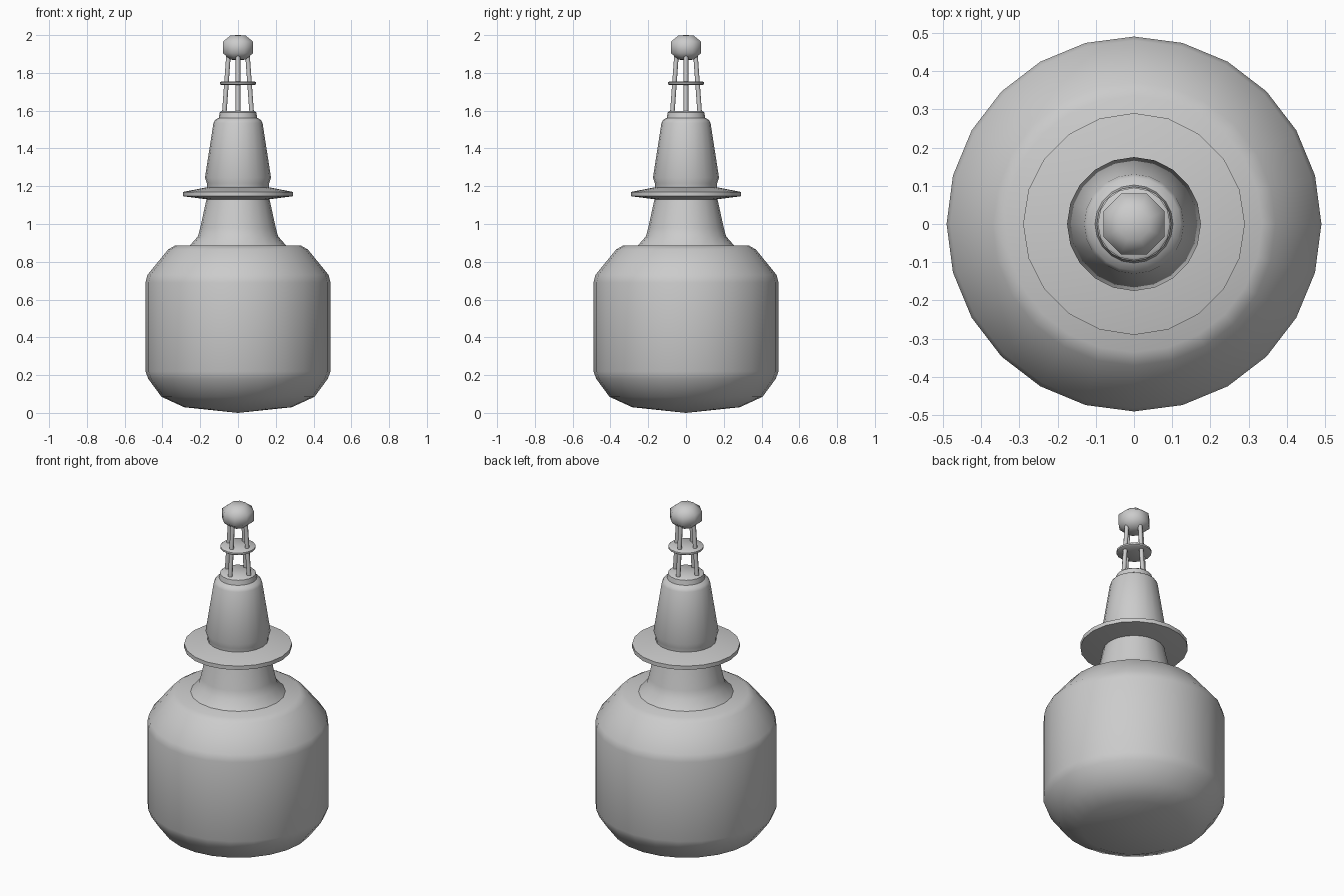
import bpy, bmesh, math
from mathutils import Vector

if "Cube" in bpy.data.objects:
    bpy.data.objects.remove(bpy.data.objects["Cube"])

grey = bpy.data.materials.new("painted grey")
grey.use_nodes = True
grey.diffuse_color = (0.6, 0.6, 0.6, 1)
grey.node_tree.nodes["Principled BSDF"].inputs["Base Color"].default_value = (0.6, 0.6, 0.6, 1)


def finish(obj, angle):
    obj.data.materials.append(grey)
    bpy.ops.object.select_all(action="DESELECT")
    obj.select_set(True)
    bpy.context.view_layer.objects.active = obj
    bpy.ops.object.shade_smooth_by_angle(angle=math.radians(angle))


def lathe(name, profile, sides, angle=40, turn=0.0):
    """Revolve a bottom-to-top (radius, height) profile and close both ends."""
    bm = bmesh.new()
    rings = []
    for r, z in profile:
        if r == 0:
            rings.append([bm.verts.new((0, 0, z))] * sides)
            continue
        ring = []
        for i in range(sides):
            a = math.tau * i / sides + turn
            ring.append(bm.verts.new((r * math.cos(a), r * math.sin(a), z)))
        rings.append(ring)
    for low, high in zip(rings, rings[1:]):
        for i in range(sides):
            j = (i + 1) % sides
            corners = [low[i], low[j], high[j], high[i]]
            bm.faces.new(list(dict.fromkeys(corners)))
    for ring, (r, z) in ((rings[0], profile[0]), (rings[-1], profile[-1])):
        if r > 0:
            bm.faces.new(ring)
    bmesh.ops.recalc_face_normals(bm, faces=bm.faces)
    mesh = bpy.data.meshes.new(name)
    bm.to_mesh(mesh)
    bm.free()
    obj = bpy.data.objects.new(name, mesh)
    bpy.context.collection.objects.link(obj)
    finish(obj, angle)


def rod(name, start, end, radius):
    start, end = Vector(start), Vector(end)
    axis = end - start
    bpy.ops.mesh.primitive_cylinder_add(vertices=8, radius=radius, depth=axis.length,
                                        location=(start + end) / 2)
    obj = bpy.context.object
    obj.name = name
    obj.rotation_euler = axis.to_track_quat("Z", "Y").to_euler()
    finish(obj, 50)


# Floating drum with rounded shoulders and a shallow conical bottom
lathe("float_body", [(0, 0), (0.285, 0.03), (0.405, 0.085), (0.475, 0.18), (0.49, 0.22),
                     (0.49, 0.69), (0.48, 0.73), (0.37, 0.865), (0.335, 0.885), (0, 0.885)], 24, 60)

# Flared neck between drum and brim
lathe("neck", [(0.26, 0.88), (0.212, 0.935), (0.2, 0.98), (0.166, 1.135)], 20)

# Wide thin brim
lathe("brim", [(0.16, 1.13), (0.29, 1.147), (0.29, 1.17), (0.16, 1.195)], 20)

# Tapered tower with a stepped cap
lathe("tower", [(0.163, 1.18), (0.165, 1.215), (0.175, 1.245), (0.13, 1.535),
                (0.122, 1.55), (0.102, 1.562), (0.097, 1.59), (0.088, 1.597)], 20)

# Lantern cage: four leaning posts through a flat collar
for i, side in enumerate(("left", "back", "right", "front")):
    c, s = math.cos(i * math.pi / 2), math.sin(i * math.pi / 2)
    rod(side + "_post", (0.073 * c, 0.073 * s, 1.58), (0.05 * c, 0.05 * s, 1.9), 0.012)
lathe("cage_collar", [(0.088, 1.735), (0.095, 1.74), (0.095, 1.75), (0.088, 1.755)], 16)

# Faceted lamp on top
lathe("lamp", [(0, 1.868), (0.043, 1.87), (0.087, 1.905), (0.087, 1.965), (0.043, 1.998), (0, 2.0)],
      8, 60, math.pi / 8)
